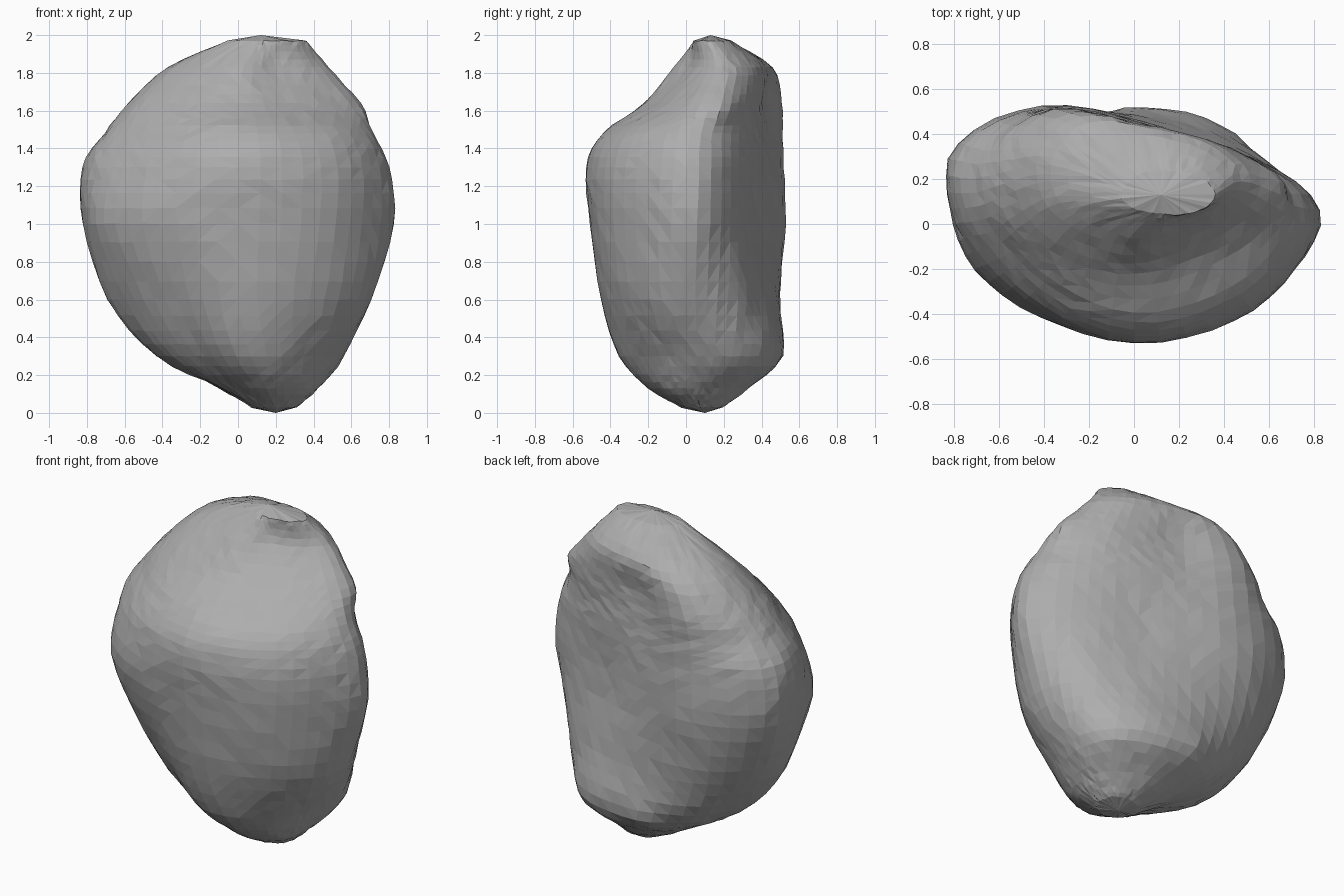
import bpy, bmesh, math, random
from mathutils import Vector

random.seed(4)
if "Cube" in bpy.data.objects:
    bpy.data.objects.remove(bpy.data.objects["Cube"], do_unlink=True)

# Contours of the stone: height, centre x, centre y, then reach in twelve
# directions, turning from the left side through back, right side and front
CONTOURS = [
    (.03, .2, .08, .14, .15, .2, .22, .2, .16, .16, .16, .18, .2, .17, .14),
    (.13, .15, .05, .34, .38, .47, .54, .48, .36, .29, .31, .36, .48, .42, .36),
    (.3, .07, .06, .6, .69, .82, .86, .77, .65, .63, .6, .62, .8, .69, .6),
    (.6, 0, .05, .88, .86, .82, .85, .92, .89, .86, .79, .8, .96, .95, .92),
    (1, 0, .06, 1.03, .83, .7, .78, 1.03, 1.11, 1.01, 1.02, 1.04, 1.09, 1.08, 1.02),
    (1.3, 0, .07, .99, .8, .69, .74, .99, 1.11, 1, .94, 1.01, 1.15, 1.1, 1.02),
    (1.48, 0, .08, .89, .77, .67, .69, .95, .96, .86, .79, .85, 1, .97, .92),
    (1.64, 0, .13, .81, .7, .58, .57, .84, .79, .71, .67, .67, .68, .64, .69),
    (1.83, .03, .19, .56, .51, .46, .47, .58, .54, .5, .48, .46, .49, .41, .47),
    (1.97, .12, .13, .3, .27, .23, .2, .21, .21, .22, .2, .17, .16, .2, .26),
]
BOTTOM, TOP = (.2, .1, 0), (.12, .13, 2)
REACH_X, REACH_Y = .8, .52
AROUND, STEPS = 48, 4


def spline(values, t, closed=False):
    """Smooth curve through evenly spaced values."""
    n, i = len(values), math.floor(t)
    pick = (lambda k: values[k % n]) if closed else (lambda k: values[min(max(k, 0), n - 1)])
    a, b, c, d = (pick(i + k) for k in (-1, 0, 1, 2))
    f = t - i
    return b + f / 2 * (c - a + f * (2 * a - 5 * b + 4 * c - d + f * (3 * (b - c) + d - a)))


def bump(p, centre, size, push):
    """Local offset that fades out around a centre."""
    d = (p - Vector(centre)).length / size
    return Vector(push) * math.exp(-d * d)


# Loft the stone through the contours
bm = bmesh.new()
columns = list(zip(*CONTOURS))
rings = []
for s in range((len(CONTOURS) - 1) * STEPS + 1):
    z, cx, cy, *reach = [spline(col, s / STEPS) for col in columns]
    ring = []
    for k in range(AROUND):
        a = math.tau * k / AROUND
        r = spline(reach, len(reach) * k / AROUND, closed=True)
        p = Vector((cx + r * REACH_X * math.cos(a), cy + r * REACH_Y * math.sin(a), z))
        # Lip above the undercut at the back, notch at the shoulder
        p += bump(p, (-.05, .5, .27), .1, (0, .02, 0))
        p += bump(p, (.66, .22, 1.6), .08, (.02, .01, 0))
        p += Vector([random.uniform(-.003, .003) for _ in range(3)])
        ring.append(bm.verts.new(p))
    rings.append(ring)
bottom, top = bm.verts.new(BOTTOM), bm.verts.new(TOP)
for k in range(AROUND):
    n = (k + 1) % AROUND
    for low, high in zip(rings, rings[1:]):
        bm.faces.new((low[k], low[n], high[n], high[k]))
    bm.faces.new((bottom, rings[0][n], rings[0][k]))
    bm.faces.new((top, rings[-1][k], rings[-1][n]))
bmesh.ops.triangulate(bm, faces=bm.faces)
bmesh.ops.recalc_face_normals(bm, faces=bm.faces)

mesh = bpy.data.meshes.new("stone")
bm.to_mesh(mesh)
bm.free()
stone = bpy.data.objects.new("stone", mesh)
bpy.context.collection.objects.link(stone)

# Plain grey stone
grey = bpy.data.materials.new("stone grey")
grey.use_nodes = True
colour = (.42, .42, .42, 1)
grey.diffuse_color = colour
grey.node_tree.nodes["Principled BSDF"].inputs["Base Color"].default_value = colour
mesh.materials.append(grey)
